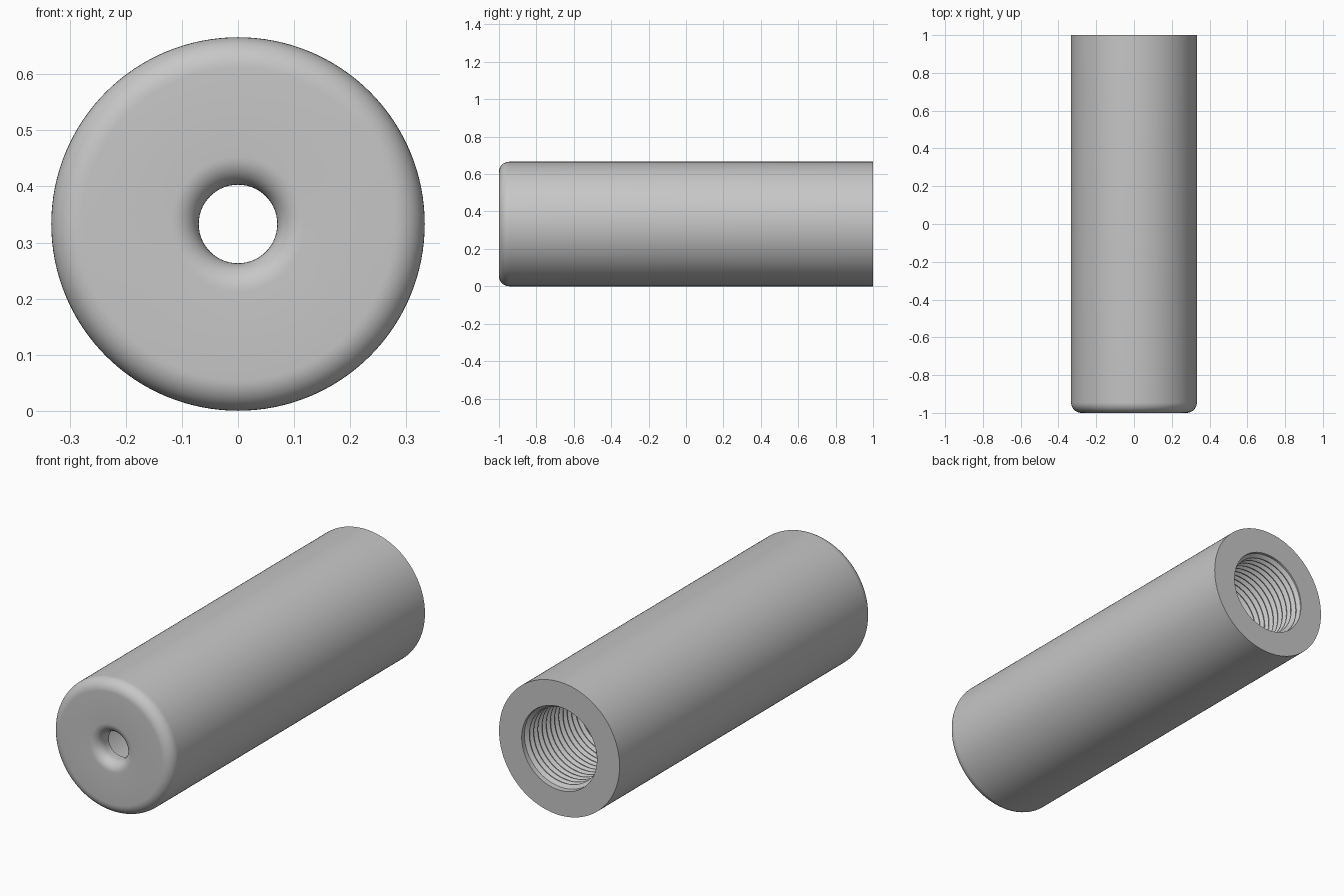
import bpy, bmesh
from math import pi, sin, cos, radians

if "Cube" in bpy.data.objects:
    bpy.data.objects.remove(bpy.data.objects["Cube"], do_unlink=True)

R, BORE, HOLE = 0.333, 0.208, 0.07   # outer, bore and pinhole radii
FILLET, ROUND = 0.055, 0.05          # outer edge and pinhole edge rounding
WALL = 0.08                          # front wall thickness
PITCH, DEPTH, THREAD_START = 0.033, 0.017, 0.5
SEGS = 128

grey = bpy.data.materials.new("satin_grey")
grey.use_nodes = True
colour = (0.57, 0.57, 0.57, 1)
grey.diffuse_color = colour
grey.node_tree.nodes["Principled BSDF"].inputs["Base Color"].default_value = colour


def finish(bm, name):
    mesh = bpy.data.meshes.new(name)
    bm.to_mesh(mesh)
    bm.free()
    mesh.materials.append(grey)
    obj = bpy.data.objects.new(name, mesh)
    bpy.context.collection.objects.link(obj)
    bpy.ops.object.select_all(action="DESELECT")
    obj.select_set(True)
    bpy.context.view_layer.objects.active = obj
    bpy.ops.object.shade_smooth_by_angle(angle=radians(30))
    return obj


def arc(radius, y, size, start, end, steps=10):
    """Quarter-round points as (radius, y) pairs."""
    angles = [radians(start + (end - start) * i / steps) for i in range(steps + 1)]
    return [(radius + size * cos(a), y + size * sin(a)) for a in angles]


def sweep(bm, rows, closed):
    """Bridge successive rows of vertices with quads."""
    for a, b in zip(rows, rows[1:]):
        for i in range(len(a) if closed else len(a) - 1):
            k = (i + 1) % len(a)
            bm.faces.new((a[i], a[k], b[k], b[i]))


# Hollow sleeve: closed wall profile turned around the y axis
profile = [(BORE, 1), (R, 1)]
profile += arc(R - FILLET, FILLET - 1, FILLET, 0, -90)
profile += arc(HOLE + ROUND, ROUND - 1, ROUND, 270, 180)
profile += [(HOLE, WALL - 1), (BORE, WALL - 1)]
bm = bmesh.new()
rows = []
for s in range(SEGS):
    t = 2 * pi * s / SEGS
    rows.append([bm.verts.new((r * cos(t), y, R + r * sin(t))) for r, y in profile])
sweep(bm, rows + rows[:1], True)
bmesh.ops.recalc_face_normals(bm, faces=bm.faces)
finish(bm, "sleeve_body")

# Internal thread: triangular ridge wound along the bore, fading at both ends
bm = bmesh.new()
rows = []
turns = (1 - PITCH / 2 - THREAD_START) / PITCH
count = int(turns * 72)
for s in range(count + 1):
    t = 2 * pi * s / 72
    y = THREAD_START + PITCH * s / 72
    fade = min(1, s / 12, (count - s) / 12)
    section = [(BORE, -PITCH / 2), (BORE - DEPTH * fade, -PITCH / 16),
               (BORE - DEPTH * fade, PITCH / 16), (BORE, PITCH / 2)]
    rows.append([bm.verts.new((r * cos(t), y + d, R + r * sin(t))) for r, d in section])
sweep(bm, rows, False)
# Face the ridge towards the bore axis
for f in bm.faces:
    c = f.calc_center_median()
    f.normal_update()
    if f.normal.x * c.x + f.normal.z * (c.z - R) > 0:
        f.normal_flip()
finish(bm, "internal_thread")
